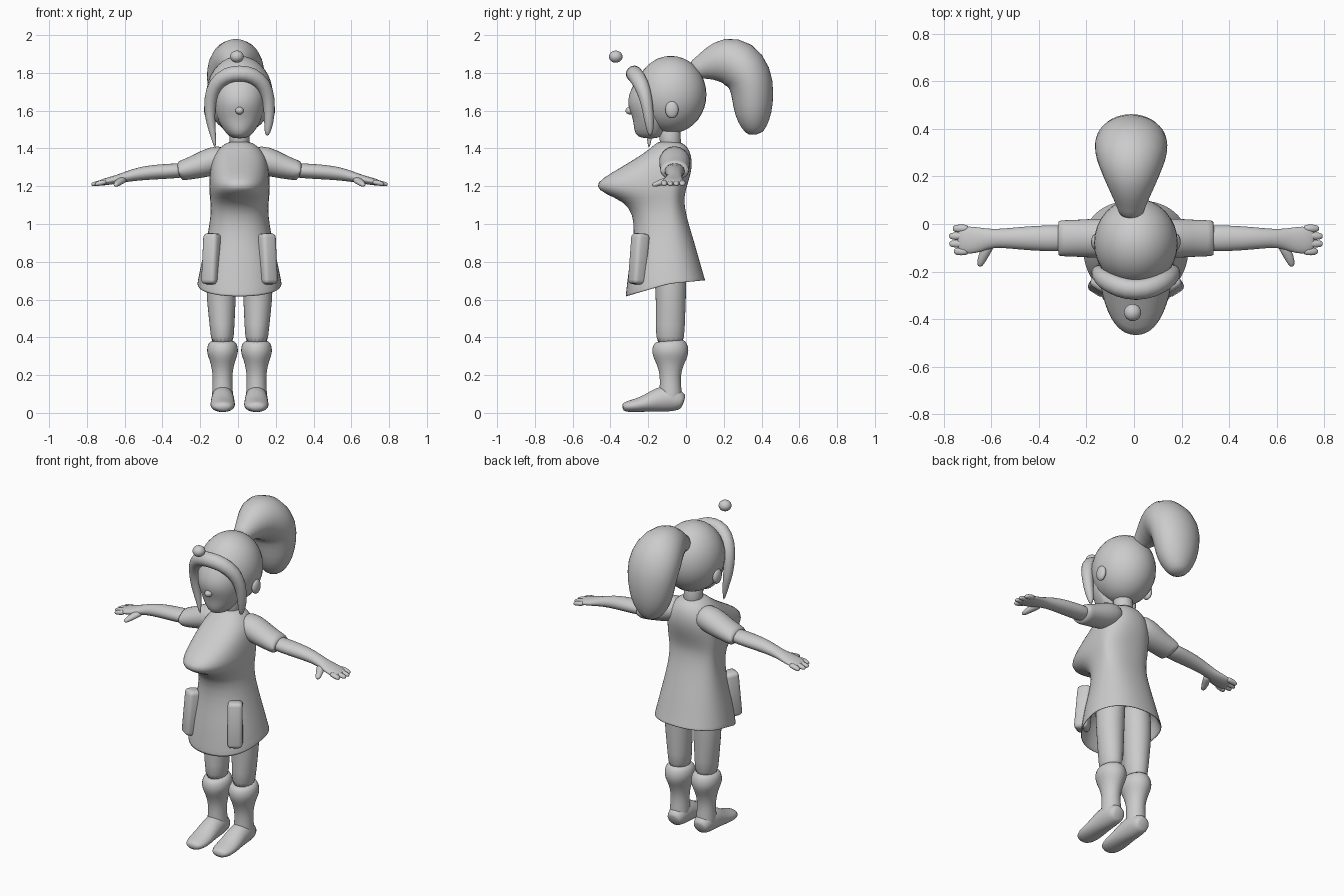
import bpy, bmesh, math
from mathutils import Vector

CX = 0.008  # slight sideways offset of the figure
clay = bpy.data.materials.new("plain_grey")
clay.diffuse_color = (0.6, 0.6, 0.6, 1)


def finish(ob, sub=1):
    ob.data.materials.append(clay)
    for p in ob.data.polygons:
        p.use_smooth = True
    if sub:
        ob.modifiers.new("smooth", 'SUBSURF').levels = sub
    return ob


def loft(name, rings):
    """Skin a list of equal-length point rings and cap both ends."""
    bm = bmesh.new()
    rows = [[bm.verts.new(p) for p in r] for r in rings]
    n = len(rows[0])
    for a, b in zip(rows, rows[1:]):
        for i in range(n):
            j = (i + 1) % n
            bm.faces.new((a[i], a[j], b[j], b[i]))
    bm.faces.new(rows[0])
    bm.faces.new(rows[-1])
    bmesh.ops.recalc_face_normals(bm, faces=bm.faces)
    me = bpy.data.meshes.new(name)
    bm.to_mesh(me)
    bm.free()
    ob = bpy.data.objects.new(name, me)
    ob.location.x = CX
    bpy.context.collection.objects.link(ob)
    return finish(ob)


def tube(name, secs, side, n=16):
    """Tube through (x, y, z, side radius, other radius), square to its path."""
    cs = [Vector(s[:3]) for s in secs]
    rings = []
    for k, s in enumerate(secs):
        t = (cs[min(k + 1, len(cs) - 1)] - cs[max(k - 1, 0)]).normalized()
        u = Vector(side)
        u = (u - t * u.dot(t)).normalized()
        v = t.cross(u)
        rings.append([cs[k] + u * s[3] * math.cos(a) + v * s[4] * math.sin(a)
                      for a in (2 * math.pi * i / n for i in range(n))])
    return loft(name, rings)


def body(name, secs, yc, n=28, power=2.0):
    """Upright form from (z, half width, front y, back y, front drop, back drop)."""
    rings = []
    for z, w, yf, yb, df, db in secs:
        ring = []
        for i in range(n):
            a = 2 * math.pi * i / n
            c, s = math.cos(a), math.sin(a)
            e = 2 / power
            px = math.copysign(abs(c) ** e, c)
            py = abs(s) ** e
            y, dz = (yc + (yf - yc) * py, df) if s < 0 else (yc + (yb - yc) * py, db)
            ring.append((px * w, y, z + dz * py))
        rings.append(ring)
    return loft(name, rings)


def ball(name, loc, size, sub=0, rot=(0, 0, 0)):
    bpy.ops.mesh.primitive_uv_sphere_add(segments=32, ring_count=18, location=loc, rotation=rot)
    ob = bpy.context.object
    ob.name = name
    ob.scale = size
    ob.location.x += CX
    return finish(ob, sub)


# Dress: shoulders, bust, waist and flared skirt, turned in at the hem
dress = [(1.44, .055, -.15, -.035), (1.41, .10, -.175, .01), (1.36, .14, -.245, .03),
         (1.30, .155, -.345, .033), (1.24, .16, -.45, .018), (1.20, .162, -.483, .005),
         (1.16, .16, -.435, -.005), (1.12, .155, -.33, -.01), (1.05, .152, -.28, .0),
         (.95, .168, -.275, .03), (.85, .19, -.29, .06), (.76, .21, -.305, .085)]
dress = [d + (0, 0) for d in dress]
dress += [(.70, .222, -.318, .1, -.06, .01), (.68, .226, -.322, .104, -.07, .02),
          (.683, .215, -.31, .092, -.065, .02), (.75, .20, -.29, .07, 0, 0),
          (.84, .17, -.26, .04, 0, 0)]
body("dress", dress, -.09, power=2.25)

# Neck and face
tube("neck", [(0, -.075, 1.38, .06, .06), (0, -.085, 1.45, .052, .055),
              (0, -.09, 1.54, .06, .065)], (1, 0, 0))
face = [(1.452, .035, -.235, -.15), (1.475, .07, -.272, -.12), (1.53, .105, -.278, -.1),
        (1.57, .122, -.285, -.1), (1.62, .133, -.308, -.1), (1.68, .136, -.308, -.1),
        (1.75, .125, -.272, -.1), (1.80, .09, -.24, -.1)]
body("face", [f + (0, 0) for f in face], -.17)
ball("nose", (0, -.298, 1.60), (.022, .022, .02))

# Skull with tied-back hair, ears
ball("hair_cap", (0, -.08, 1.685), (.176, .188, .205))
for s in (-1, 1):
    ball("ear", (s * .168, -.075, 1.605), (.02, .035, .045))

# Rolled fringe arching over the face into two side locks
half = [(.07, -.268, 1.79, .044), (.13, -.235, 1.74, .042), (.157, -.21, 1.66, .034),
        (.158, -.198, 1.57, .028)]
right = half + [(.152, -.19, 1.51, .022), (.145, -.19, 1.465, .009)]
left = half + [(.145, -.192, 1.50, .02), (.128, -.196, 1.40, .005)]
arch = [(-x, y, z, r) for x, y, z, r in reversed(left)] + [(0, -.28, 1.80, .044)] + right
tube("fringe", [p + (p[3],) for p in arch], (0, 1, 0))

# Ponytail curling up, back and down
tail = [(.03, 1.81, .05, .05), (.07, 1.825, .058, .058), (.12, 1.845, .082, .085),
        (.20, 1.87, .12, .128), (.28, 1.85, .15, .142), (.34, 1.78, .158, .125),
        (.355, 1.68, .145, .113), (.355, 1.58, .122, .10), (.362, 1.51, .08, .068),
        (.37, 1.472, .035, .035)]
tube("ponytail", [(-.02, y, z, w, t) for y, z, w, t in tail], (1, 0, 0), 20)

# Floating ball above the forehead
ball("floating_ball", (-.014, -.372, 1.886), (.036, .036, .032))

for s in (-1, 1):
    # Short sleeve with open cuff
    tube("sleeve", [(s * x, -.06, z, ry, rz) for x, z, ry, rz in
                    [(.05, 1.36, .07, .06), (.14, 1.335, .088, .08), (.22, 1.305, .08, .066),
                     (.30, 1.284, .078, .054), (.325, 1.279, .076, .053), (.328, 1.278, .066, .045),
                     (.30, 1.284, .055, .04)]], (0, 1, 0))
    # Arm and palm
    tube("arm", [(s * x, y, z, ry, rz) for x, y, z, ry, rz in
                 [(.26, -.06, 1.287, .055, .04), (.36, -.06, 1.28, .056, .04),
                  (.45, -.06, 1.275, .052, .04), (.53, -.06, 1.266, .044, .036),
                  (.60, -.06, 1.25, .038, .028), (.65, -.066, 1.236, .052, .023),
                  (.70, -.068, 1.226, .06, .02), (.735, -.068, 1.218, .055, .016),
                  (.75, -.068, 1.215, .04, .01)]], (0, 1, 0))
    # Fingers and thumb
    for k, tip in enumerate((.765, .785, .785, .77)):
        y = -.115 + k * .032
        tube("finger", [(s * .70, y, 1.224, .017, .015), (s * .74, y, 1.217, .018, .015),
                        (s * (tip - .01), y, 1.211, .016, .012), (s * tip, y, 1.208, .008, .007)],
             (0, 1, 0), 10)
    tube("thumb", [(s * .61, -.075, 1.238, .025, .02), (s * .635, -.12, 1.225, .024, .018),
                   (s * .652, -.16, 1.21, .018, .015), (s * .658, -.18, 1.204, .009, .008)],
         (1, 0, 0), 10)
    # Leg under the skirt
    tube("leg", [(s * x, y, z, rx, ry) for x, y, z, rx, ry in
                 [(.085, -.09, .86, .085, .095), (.097, -.082, .72, .082, .086),
                  (.097, -.08, .60, .079, .081), (.092, -.083, .46, .066, .078),
                  (.09, -.085, .34, .06, .076)]], (1, 0, 0))
    # Boot shaft with bulging cuff
    tube("boot_shaft", [(s * .09, y, z, rx, ry) for y, z, rx, ry in
                        [(-.085, .385, .05, .065), (-.084, .375, .074, .086),
                         (-.083, .345, .084, .098), (-.083, .315, .084, .098),
                         (-.083, .285, .072, .088), (-.083, .255, .062, .072),
                         (-.083, .20, .052, .055), (-.083, .14, .054, .058),
                         (-.08, .08, .058, .062), (-.078, .03, .054, .056)]], (1, 0, 0))
    # Boot foot
    tube("boot_foot", [(s * .089, y, z, rx, rz) for y, z, rx, rz in
                       [(-.012, .055, .035, .035), (-.025, .06, .05, .048), (-.08, .08, .06, .075),
                        (-.15, .07, .062, .066), (-.21, .05, .066, .045), (-.27, .038, .067, .036),
                        (-.315, .033, .055, .029), (-.338, .031, .032, .018)]], (1, 0, 0))
    # Bulging skirt pocket
    bpy.ops.mesh.primitive_cube_add(size=1, location=(CX + s * .148, -.25, .815),
                                    rotation=(math.radians(-5), 0, s * math.radians(32)))
    pocket = bpy.context.object
    pocket.name = "pocket"
    pocket.scale = (.085, .08, .27)
    bpy.ops.object.transform_apply(location=False, rotation=False, scale=True)
    bev = pocket.modifiers.new("round", 'BEVEL')
    bev.width, bev.segments = .022, 3
    finish(pocket, 0)
